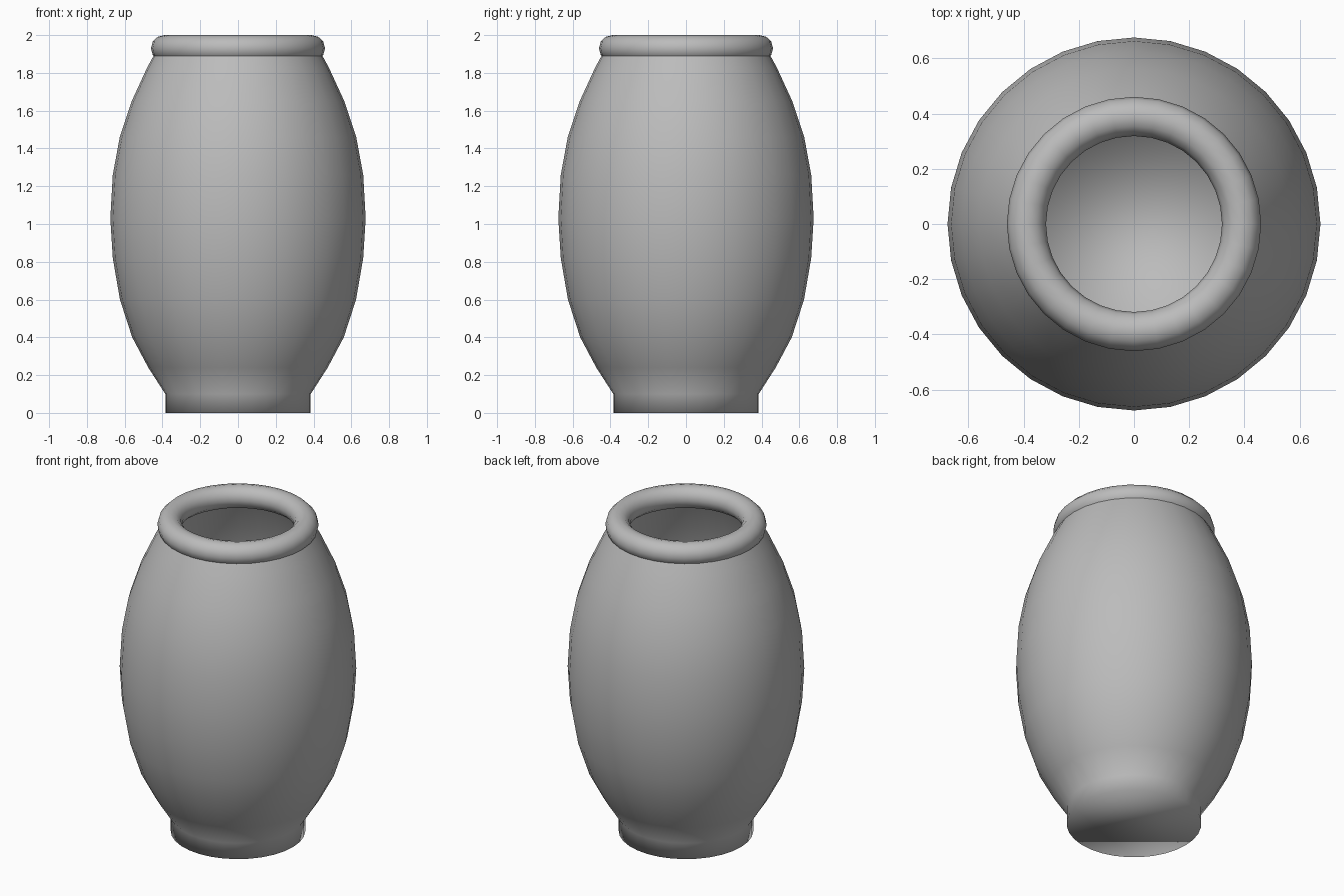
import bpy, bmesh, math

cube = bpy.data.objects.get("Cube")
if cube:
    bpy.data.objects.remove(cube, do_unlink=True)

SEGMENTS = 32

clay = bpy.data.materials.new("grey clay")
clay.use_nodes = True
clay.diffuse_color = (0.5, 0.5, 0.5, 1)
clay.node_tree.nodes["Principled BSDF"].inputs["Base Color"].default_value = (0.5, 0.5, 0.5, 1)


def ring(bm, radius, z):
    step = 2 * math.pi / SEGMENTS
    return [bm.verts.new((radius * math.cos(i * step), radius * math.sin(i * step), z))
            for i in range(SEGMENTS)]


def bridge(bm, low, high):
    for i in range(SEGMENTS):
        j = (i + 1) % SEGMENTS
        bm.faces.new((low[i], low[j], high[j], high[i]))


def finish(bm, name):
    bmesh.ops.recalc_face_normals(bm, faces=bm.faces)
    mesh = bpy.data.meshes.new(name)
    for face in bm.faces:
        face.smooth = True
    bm.to_mesh(mesh)
    bm.free()
    mesh.materials.append(clay)
    obj = bpy.data.objects.new(name, mesh)
    bpy.context.collection.objects.link(obj)
    return obj


# Thin-walled barrel body with a straight foot and a closed flat base
profile = [(0.385, 0), (0.385, 0.1), (0.475, 0.24), (0.56, 0.4), (0.625, 0.6),
           (0.663, 0.82), (0.676, 1.03), (0.663, 1.26), (0.626, 1.46),
           (0.563, 1.65), (0.48, 1.83), (0.42, 1.94)]
bm = bmesh.new()
rings = [ring(bm, r, z) for r, z in profile]
for low, high in zip(rings, rings[1:]):
    bridge(bm, low, high)
bm.faces.new(rings[0][::-1])
body = finish(bm, "jar_body")

# Rounded lip around the mouth
LIP_SIDES = 12
bm = bmesh.new()
lip_rings = []
for k in range(LIP_SIDES):
    a = 2 * math.pi * k / LIP_SIDES
    lip_rings.append(ring(bm, 0.39 + 0.071 * math.cos(a), 1.93 + 0.07 * math.sin(a)))
for k in range(LIP_SIDES):
    bridge(bm, lip_rings[k], lip_rings[(k + 1) % LIP_SIDES])
lip = finish(bm, "jar_lip")
lip.parent = body
